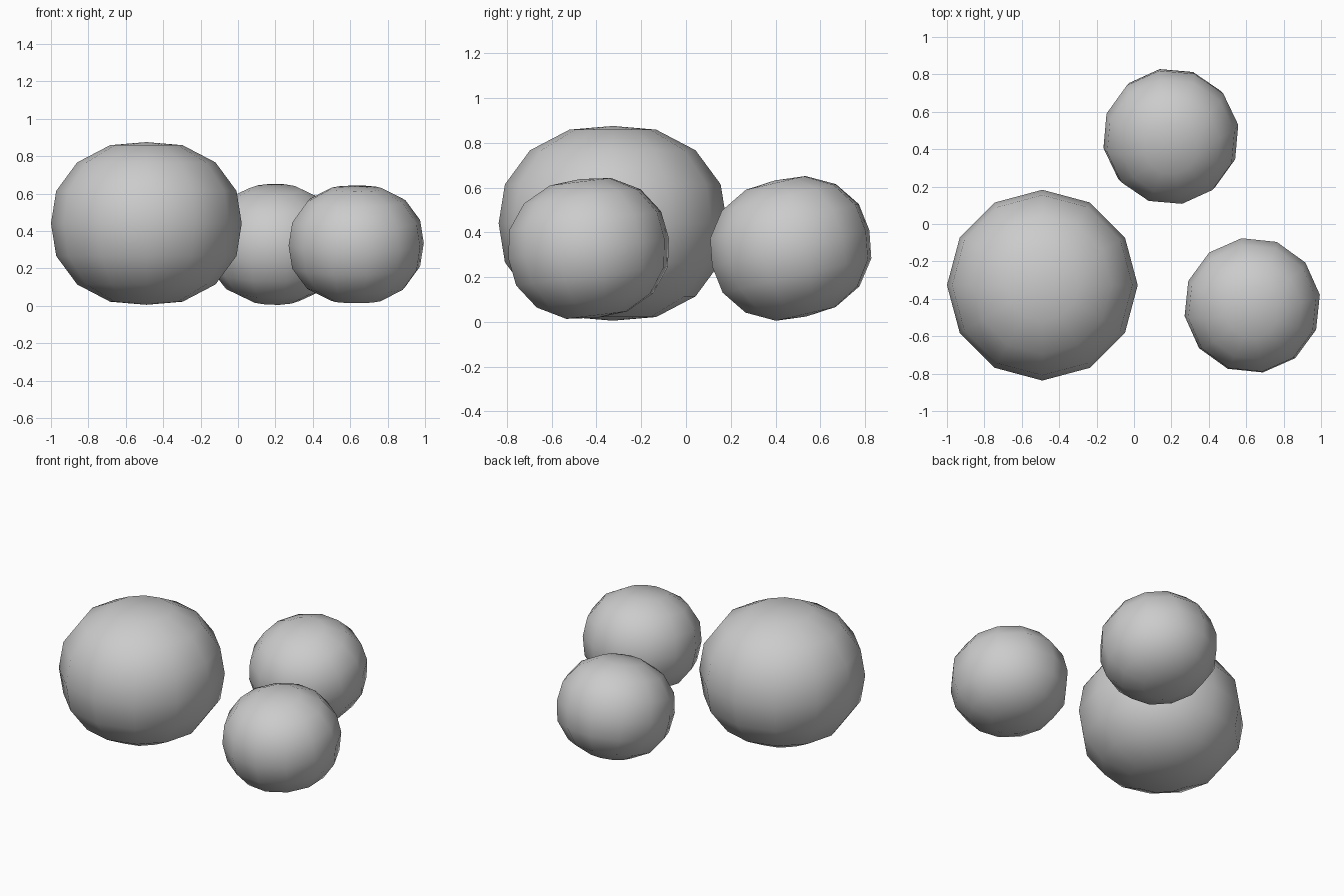
import bpy, bmesh
from math import radians, asin, degrees
from mathutils import Matrix, Vector

if "Cube" in bpy.data.objects:
    bpy.data.objects.remove(bpy.data.objects["Cube"])

# Half-profile of a slightly boxy ball: (radius, height) for rings from equator to pole
RINGS = [(1.0, 0.0), (0.945, 0.40), (0.725, 0.75), (0.38, 0.962), (0.0, 1.0)]


def stone(name, centre, radius, half_height, tilt=0, spin=0):
    """Squashed 12-sided, 8-ring ball, spun about z and then tilted about x."""
    bm = bmesh.new()
    bmesh.ops.create_uvsphere(bm, u_segments=12, v_segments=8, radius=1)
    for v in bm.verts:
        lat = degrees(asin(max(-1, min(1, v.co.z))))
        r, h = RINGS[round(abs(lat) / 22.5)]
        side = Vector((v.co.x, v.co.y, 0))
        flat = side.normalized() * r * radius if r else Vector()
        v.co = flat + Vector((0, 0, (h if lat > 0 else -h) * half_height))
    turn = Matrix.Rotation(radians(tilt), 4, 'X') @ Matrix.Rotation(radians(spin), 4, 'Z')
    bm.transform(Matrix.Translation(centre) @ turn)
    for f in bm.faces:
        f.smooth = True
    mesh = bpy.data.meshes.new(name)
    bm.to_mesh(mesh)
    bm.free()
    ob = bpy.data.objects.new(name, mesh)
    bpy.context.collection.objects.link(ob)
    return ob


# One large stone and two smaller ones
stone("large_stone", (-0.49, -0.327, 0.44), 0.51, 0.435)
stone("back_small_stone", (0.197, 0.468, 0.328), 0.366, 0.312, tilt=13, spin=10)
stone("front_small_stone", (0.632, -0.435, 0.328), 0.366, 0.312, tilt=7, spin=9)
